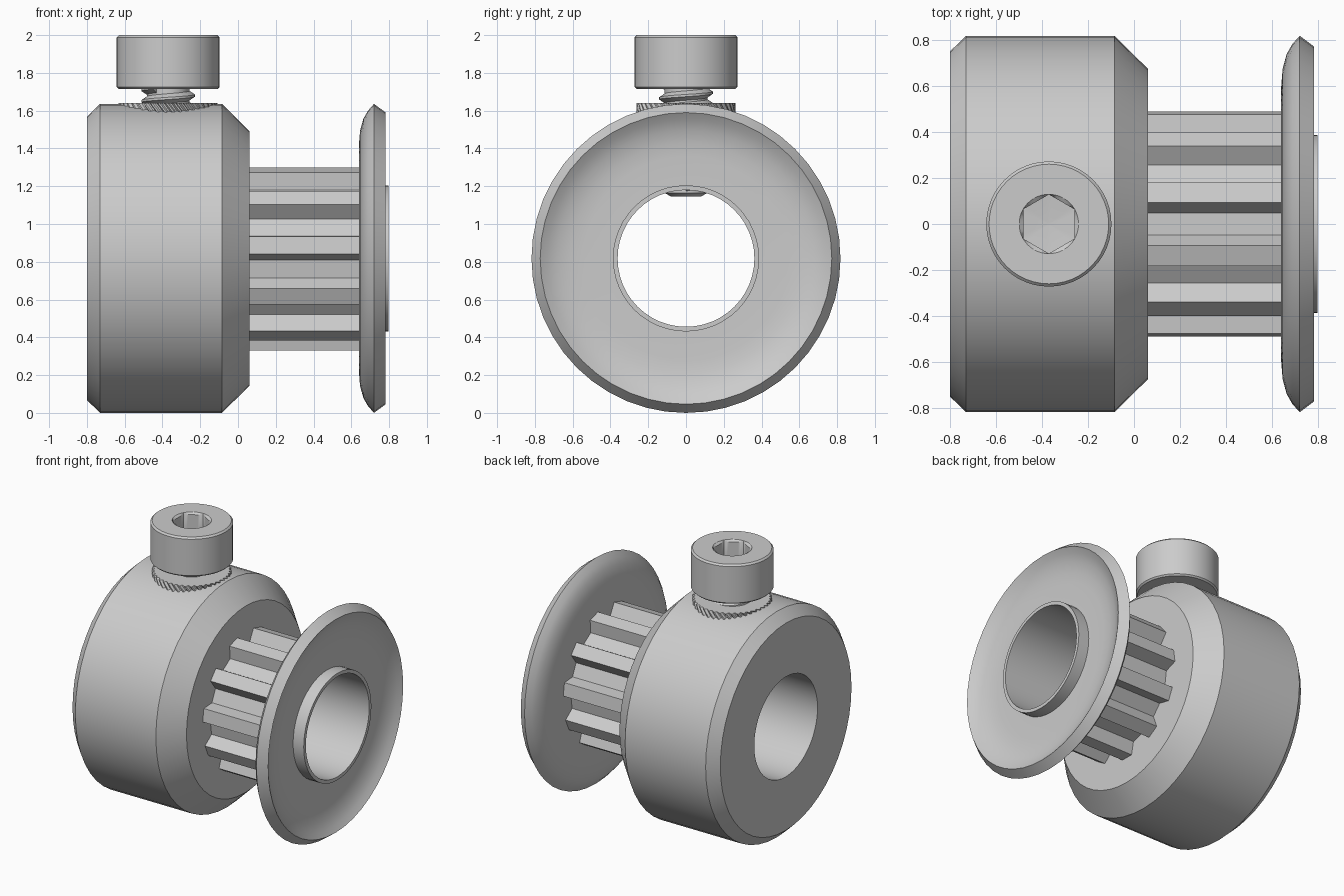
import bpy, bmesh
from math import sin, cos, pi, radians, tau

if "Cube" in bpy.data.objects:
    bpy.data.objects.remove(bpy.data.objects["Cube"])

AXIS_Z = 0.818      # height of the pulley axis
SCREW_X = -0.37     # position of the clamp screw


def finish(name, bm, angle=30):
    bmesh.ops.recalc_face_normals(bm, faces=bm.faces)
    mesh = bpy.data.meshes.new(name)
    bm.to_mesh(mesh)
    bm.free()
    ob = bpy.data.objects.new(name, mesh)
    bpy.context.collection.objects.link(ob)
    bpy.ops.object.select_all(action='DESELECT')
    ob.select_set(True)
    bpy.context.view_layer.objects.active = ob
    bpy.ops.object.shade_smooth_by_angle(angle=radians(angle))
    return ob


def along_x(a, r, t):
    return (a, r * sin(t), AXIS_Z + r * cos(t))


def along_z(a, r, t):
    return (SCREW_X + r * cos(t), r * sin(t), a)


def lathe(name, profile, place, seg=48, closed=True, twist=0.0):
    """Revolve (position, radius) points; a radius may be a function of angle."""
    bm = bmesh.new()
    rings = []
    for a, r in profile:
        ring = []
        for i in range(seg):
            t = tau * i / seg
            ring.append(bm.verts.new(place(a, r(t) if callable(r) else r, t + twist * a)))
        rings.append(ring)
    pairs = list(zip(rings, rings[1:]))
    if closed:
        pairs.append((rings[-1], rings[0]))
    else:
        bm.faces.new(rings[0])
        bm.faces.new(rings[-1])
    for p, q in pairs:
        for i in range(seg):
            j = (i + 1) % seg
            bm.faces.new((p[i], p[j], q[j], q[i]))
    return finish(name, bm)


# Chamfered hub with bore
lathe("hub", [(-0.80, 0.362), (-0.80, 0.75), (-0.73, 0.818), (-0.085, 0.818),
              (0.06, 0.675), (0.06, 0.362)], along_x)

# Bore sleeve, showing as a short collar past the flange
lathe("bore_sleeve", [(0.055, 0.362), (0.055, 0.387), (0.797, 0.387), (0.797, 0.362)], along_x)

# Dished flange
lathe("flange", [(0.64, 0.38), (0.64, 0.60), (0.646, 0.675), (0.664, 0.74), (0.688, 0.782),
                 (0.72, 0.818), (0.782, 0.772), (0.757, 0.735), (0.732, 0.68),
                 (0.717, 0.61), (0.712, 0.54), (0.712, 0.38)], along_x)

# Toothed barrel: 11 teeth, a groove centred at the top
bm = bmesh.new()
TEETH = 11
floor_half = 0.12
tip_half = radians(5.45)
loops = []
for k in range(TEETH):
    groove = tau * k / TEETH
    tooth = groove + pi / TEETH
    for r, t in ((0.402, groove - floor_half), (0.402, groove + floor_half),
                 (0.49, tooth - tip_half), (0.49, tooth + tip_half)):
        loops.append([bm.verts.new(along_x(x, rad, t))
                      for x, rad in ((0.05, 0.375), (0.05, r), (0.66, r), (0.66, 0.375))])
for p, q in zip(loops, loops[1:] + loops[:1]):
    for i in range(4):
        j = (i + 1) % 4
        bm.faces.new((p[i], p[j], q[j], q[i]))
finish("toothed_barrel", bm, 15)


# Knurled insert standing just proud of the hub
def knurl(t):
    return 0.262 if round(t / tau * 160) % 4 < 2 else 0.246


lathe("knurled_insert", [(1.56, knurl), (1.60, knurl), (1.64, knurl)], along_z,
      seg=160, closed=False, twist=-3.0)


# Screw head with hexagonal socket
def hexagon(t):
    return 0.111 / cos((t + pi / 6 + 1e-6) % (pi / 3) - pi / 6)


lathe("screw_head", [(1.715, 0.10), (1.715, 0.262), (1.725, 0.272), (1.988, 0.272),
                     (2.0, 0.26), (2.0, 0.129), (1.988, hexagon), (1.87, hexagon),
                     (1.86, 0.01)][1:], along_z, closed=False)

# Screw shank with chamfered tip
lathe("screw_shank", [(1.145, 0.08), (1.165, 0.113), (1.73, 0.113)], along_z, closed=False)

# Helical thread wound round the shank
bm = bmesh.new()
PITCH, STEPS, Z0, Z1 = 0.06, 32, 1.20, 1.72
prev = None
for i in range(int((Z1 - Z0) / PITCH * STEPS) + 1):
    t = tau * i / STEPS
    z = Z0 + PITCH * i / STEPS
    row = [bm.verts.new(along_z(z + dz, r, t))
           for dz, r in ((-0.027, 0.11), (-0.006, 0.142), (0.006, 0.142), (0.027, 0.11))]
    if prev:
        for k in range(4):
            m = (k + 1) % 4
            bm.faces.new((prev[k], prev[m], row[m], row[k]))
    else:
        bm.faces.new(row)
    prev = row
bm.faces.new(prev)
finish("screw_thread", bm)
